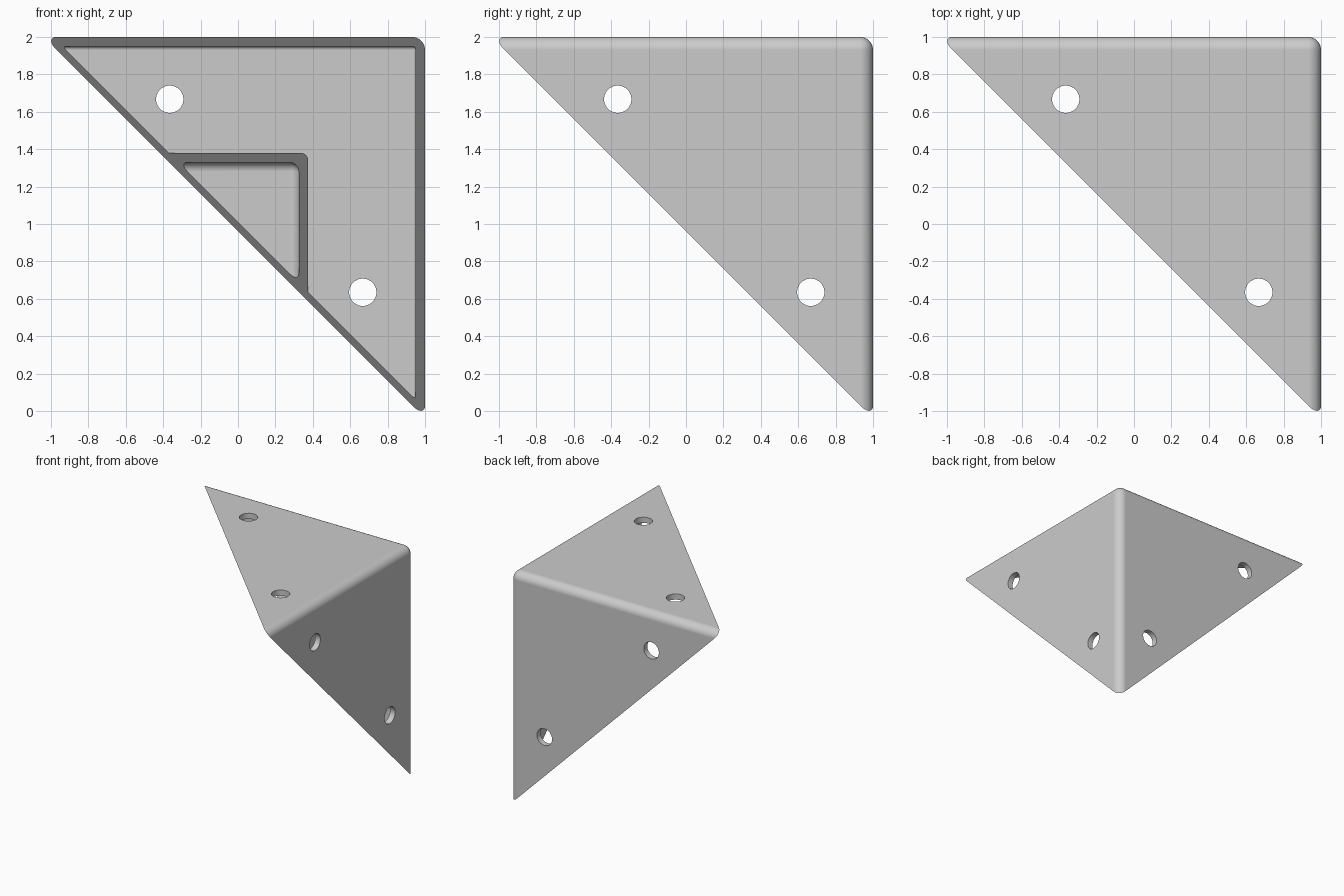
import bpy
import bmesh
from math import radians
from mathutils import Vector, Matrix

cube = bpy.data.objects.get("Cube")
if cube:
    bpy.data.objects.remove(cube, do_unlink=True)

CORNER = Vector((1, 1, 2))   # outer corner where the three plates meet
WALL = 0.05
REACH = 2.04                 # distance along each edge to the slanted cut
FAR = 2.7

metal = bpy.data.materials.new("plain_grey")
metal.use_nodes = True
grey = (0.6, 0.6, 0.6, 1)
metal.diffuse_color = grey
metal.node_tree.nodes["Principled BSDF"].inputs["Base Color"].default_value = grey


def make_object(name, bm):
    mesh = bpy.data.meshes.new(name)
    bm.to_mesh(mesh)
    bm.free()
    obj = bpy.data.objects.new(name, mesh)
    bpy.context.collection.objects.link(obj)
    mesh.materials.append(metal)
    return obj


def rounded_corner(name, inset, radius, segments=8):
    """Rounded box running from an inset corner away from the outer corner."""
    bm = bmesh.new()
    bmesh.ops.create_cube(bm, size=FAR)
    bmesh.ops.bevel(bm, geom=bm.edges[:], offset=radius, segments=segments,
                    profile=0.5, affect='EDGES')
    centre = CORNER - Vector(inset) - Vector((FAR, FAR, FAR)) / 2
    bmesh.ops.translate(bm, verts=bm.verts, vec=centre)
    return make_object(name, bm)


def slanted_cutter():
    """Big block whose face is the plane shared by all cut edges."""
    bm = bmesh.new()
    bmesh.ops.create_cube(bm, size=10)
    normal = Vector((-1, -1, -1)).normalized()
    on_plane = CORNER - Vector((1, 1, 1)) * REACH / 3
    turn = normal.to_track_quat('Z', 'Y').to_matrix().to_4x4()
    bm.transform(Matrix.Translation(on_plane + normal * 5) @ turn)
    return make_object("slanted_cutter", bm)


def hole_cutter(axis, u, v):
    """Round drill through the plate that is perpendicular to the axis."""
    bm = bmesh.new()
    bmesh.ops.create_cone(bm, cap_ends=True, segments=48, radius1=0.073,
                          radius2=0.073, depth=0.2)
    direction = Vector((0, 0, 0))
    direction[axis] = 1
    offset = Vector((0, 0, 0))
    offset[(axis + 1) % 3], offset[(axis + 2) % 3] = u, v
    turn = direction.to_track_quat('Z', 'Y').to_matrix().to_4x4()
    bm.transform(Matrix.Translation(CORNER - offset) @ turn)
    return make_object("hole_cutter", bm)


def combine(target, tool, operation):
    mod = target.modifiers.new(operation, 'BOOLEAN')
    mod.operation, mod.solver, mod.object = operation, 'EXACT', tool
    bpy.context.view_layer.update()
    graph = bpy.context.evaluated_depsgraph_get()
    mesh = bpy.data.meshes.new_from_object(target.evaluated_get(graph))
    target.modifiers.clear()
    target.data = mesh
    bpy.data.objects.remove(tool, do_unlink=True)


# Three plates meeting in a rounded corner
bracket = rounded_corner("corner_bracket", (0, 0, 0), 0.07)
combine(bracket, rounded_corner("cavity", (WALL,) * 3, 0.02, 4), 'DIFFERENCE')

# Raised L-shaped wall standing on the back plate
combine(bracket, rounded_corner("inner_wall", (0.625, 0.005, 0.62), 0.04), 'UNION')
combine(bracket, rounded_corner("pocket", (0.675, WALL, 0.67), 0.05), 'DIFFERENCE')

# Slanted opening and two screw holes in each plate
combine(bracket, slanted_cutter(), 'DIFFERENCE')
for axis in range(3):
    for u, v in ((1.365, 0.333), (0.333, 1.365)):
        combine(bracket, hole_cutter(axis, u, v), 'DIFFERENCE')

# Smooth rounded edges, flat plates
bpy.ops.object.select_all(action='DESELECT')
bracket.select_set(True)
bpy.context.view_layer.objects.active = bracket
bpy.ops.object.shade_smooth_by_angle(angle=radians(30))
weighted = bracket.modifiers.new("flat_plates", 'WEIGHTED_NORMAL')
weighted.keep_sharp = True
